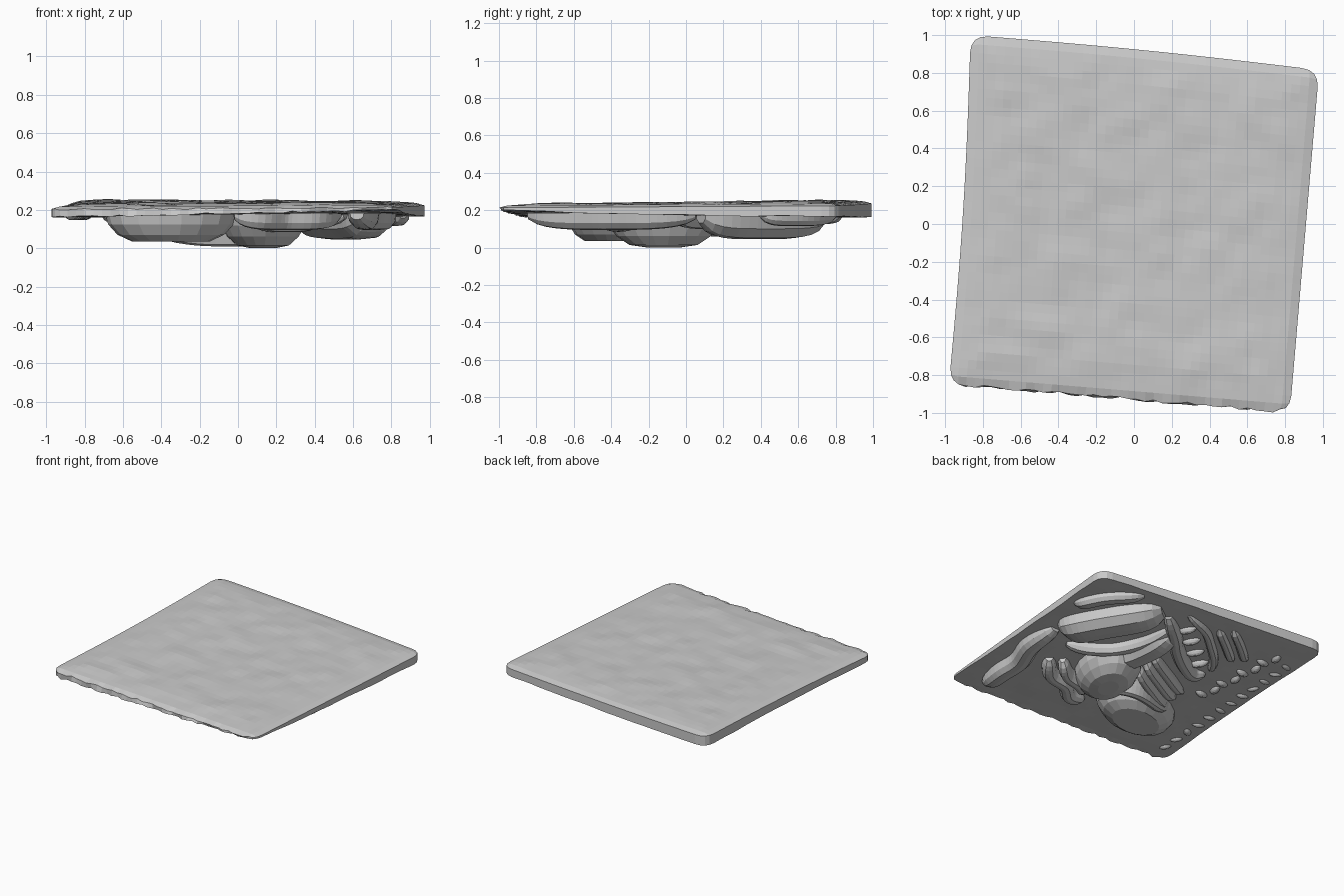
import bpy, bmesh, math, random
from mathutils import Vector, noise

random.seed(4)
if "Cube" in bpy.data.objects:
    bpy.data.objects.remove(bpy.data.objects["Cube"], do_unlink=True)

stone = bpy.data.materials.new("plain grey")
stone.use_nodes = True
GREY = (0.6, 0.6, 0.6, 1)
stone.diffuse_color = GREY
stone.node_tree.nodes["Principled BSDF"].inputs["Base Color"].default_value = GREY
BASE = 0.185


def finish(bm, name):
    bmesh.ops.recalc_face_normals(bm, faces=bm.faces)
    mesh = bpy.data.meshes.new(name)
    bm.to_mesh(mesh)
    bm.free()
    mesh.materials.append(stone)
    ob = bpy.data.objects.new(name, mesh)
    bpy.context.collection.objects.link(ob)
    return ob


# Skewed slab: right front, left front, left back, right back corners
RF, LF, LB, RB = (Vector(p) for p in ((-.98, -.85, .212), (.825, -1, .222),
                                      (.98, .815, .232), (-.865, 1, .245)))


def slab_point(u, v):
    p = RF.lerp(LF, u).lerp(RB.lerp(LB, u), v)
    p.x += .018 * (1 - u) * math.sin(math.pi * v)
    p.y += .012 * v * math.sin(math.pi * u)
    return p


def slab():
    n = 40
    bm = bmesh.new()
    layers = []
    for top in (True, False):
        rows = []
        for j in range(n + 1):
            row = []
            for i in range(n + 1):
                u, v = i / n, j / n
                border = min(i, j, n - i, n - j)
                # round the corners
                corner = min(i, n - i) + min(j, n - j)
                pull = {0: .026, 1: .007}.get(corner, 0)
                u, v = u + (.5 - u) * pull, v + (.5 - v) * pull
                p = slab_point(u, v)
                if top:
                    bulge = min(1, border / 4)
                    p.z += .014 * bulge + .008 * noise.noise(p * 7) * bulge
                    if border == 0:
                        p.z -= .008
                else:
                    p.z = .162 + .006 * u + .034 * u * (1 - v) ** 2 + .004 * noise.noise(p * 6)
                if j == 0 and 0 < i < n:
                    p.y += random.uniform(-.006, .012)
                    p.z += random.uniform(-.006, .004)
                row.append(bm.verts.new(p))
            rows.append(row)
        for j in range(n):
            for i in range(n):
                bm.faces.new((rows[j][i], rows[j][i + 1], rows[j + 1][i + 1], rows[j + 1][i]))
        ring = rows[0] + [r[n] for r in rows[1:]] + rows[n][-2::-1] + [r[0] for r in rows[-2:0:-1]]
        layers.append(ring)
    a, b = layers
    for k in range(len(a)):
        m = (k + 1) % len(a)
        bm.faces.new((a[k], a[m], b[m], b[k]))
    return finish(bm, "slab")


SECTION = ((-1, 0), (-.88, .6), (-.5, .95), (0, 1), (.5, .95), (.88, .6), (1, 0))


def ridge(name, points, width, low, steps=5):
    """Raised band on the underside: path, half width, lowest height."""
    pts = [Vector(p) for p in points]
    pts = [pts[0] * 2 - pts[1]] + pts + [pts[-1] * 2 - pts[-2]]
    path = []
    for k in range(1, len(pts) - 2):
        p, q, r, s = pts[k - 1:k + 3]
        for i in range(steps):
            t = i / steps
            path.append(.5 * (2 * q + (r - p) * t + (2 * p - 5 * q + 4 * r - s) * t * t
                              + (3 * q - p - 3 * r + s) * t ** 3))
    path.append(pts[-2])
    bm = bmesh.new()
    rings = []
    last = len(path) - 1
    for k, p in enumerate(path):
        tangent = (path[min(k + 1, last)] - path[max(k - 1, 0)]).normalized()
        side = Vector((-tangent.y, tangent.x))
        e = abs(2 * k / last - 1)
        fat = math.sqrt(1 - .75 * e ** 6)
        deep = (BASE - low) * math.sqrt(1 - .85 * e ** 4)
        rings.append([bm.verts.new((p.x + side.x * s * width * fat,
                                    p.y + side.y * s * width * fat,
                                    BASE - h * deep)) for s, h in SECTION])
    for a, b in zip(rings, rings[1:]):
        for i in range(len(a)):
            m = (i + 1) % len(a)
            bm.faces.new((a[i], a[m], b[m], b[i]))
    bm.faces.new(rings[0])
    bm.faces.new(rings[-1])
    return finish(bm, name)


def dome(name, center, radii, low, angle=0, flat=1.05):
    """Flattened half dome hanging under the slab."""
    bm = bmesh.new()
    bmesh.ops.create_uvsphere(bm, u_segments=18, v_segments=10, radius=1)
    bmesh.ops.bisect_plane(bm, geom=bm.verts[:] + bm.edges[:] + bm.faces[:],
                           plane_co=(0, 0, 0), plane_no=(0, 0, 1), clear_outer=True)
    c, s = math.cos(angle), math.sin(angle)
    for v in bm.verts:
        x, y = v.co.x * radii[0], v.co.y * radii[1]
        z = BASE - (BASE - low) * min(1, abs(v.co.z) * flat)
        v.co = (center[0] + x * c - y * s, center[1] + x * s + y * c, z)
    return finish(bm, name)


slab()

# Large curved masses
ridge("upper_strip", [(.86, .4), (.82, .52), (.74, .65), (.57, .79)], .055, .115)
ridge("broad_arch", [(.71, .08), (.63, .28), (.5, .5), (.34, .72)], .145, .045)
ridge("arch_rim", [(.56, -.06), (.4, .03), (.27, .15), (.18, .35), (.14, .6)], .045, .1)
dome("central_mass", (.13, -.12), (.32, .22), .002, 1.25, 1.15)
ridge("central_band", [(.22, -.05), (.14, .14), (.11, .32), (.09, .54)], .1, .06)
dome("lower_mass", (-.35, -.4), (.35, .23), .035, .25, 1.3)
ridge("lower_mass_rim", [(.15, -.32), (.07, -.19), (-.06, -.12), (-.22, -.13), (-.5, -.25)],
      .05, .01)

# Wavy band and the small crumpled piece beside it
ridge("wavy_band", [(.62, -.84), (.66, -.62), (.67, -.42), (.75, -.2), (.75, .05)], .075, .095)
ridge("crumpled_outer", [(.52, -.29), (.4, -.42), (.24, -.46), (.12, -.56), (-.02, -.58)],
      .055, .095)
ridge("crumpled_inner", [(.44, -.24), (.32, -.34), (.18, -.38), (.06, -.47)], .045, .085)

# Parallel slats
for k in range(3):
    o = k * .085
    ridge(f"slat_{k + 1}", [(.02, .05 + o), (-.2, -.07 + o), (-.48, -.23 + o)],
          .04, .06 + .02 * k)

# Crescent with short ribs inside
ridge("crescent_outer", [(.26, .68), (.08, .53), (-.03, .42), (-.18, .3), (-.34, .21),
                         (-.44, .23)], .055, .095)
ridge("crescent_inner", [(.16, .78), (-.04, .71), (-.18, .6), (-.34, .45), (-.44, .3)],
      .035, .12)
for k in range(4):
    t = k / 3
    dome(f"rib_{k + 1}", (.05 - .36 * t, .63 - .3 * t), (.075, .035), .135, 2.1)

# Two straight bars
for k in range(2):
    ridge(f"bar_{k + 1}", [(-.12 - .08 * k, .77 + .06 * k), (-.29 - .08 * k, .64 + .06 * k),
                           (-.47 - .07 * k, .49 + .06 * k)], .035, .125)

# Row of low lumps and worn bumps toward the right edge
for k in range(8):
    dome(f"lump_{k + 1}", (-.59 - .008 * k - .03 * (k % 2), .02 + .1 * k), (.06, .033), .14,
         (.2, 1.3)[k % 2])
for k in range(12):
    dome(f"worn_bump_{k + 1}", (-.87 + .006 * k, -.7 + .125 * k), (.055, .03), .148,
         random.uniform(0, 3))
